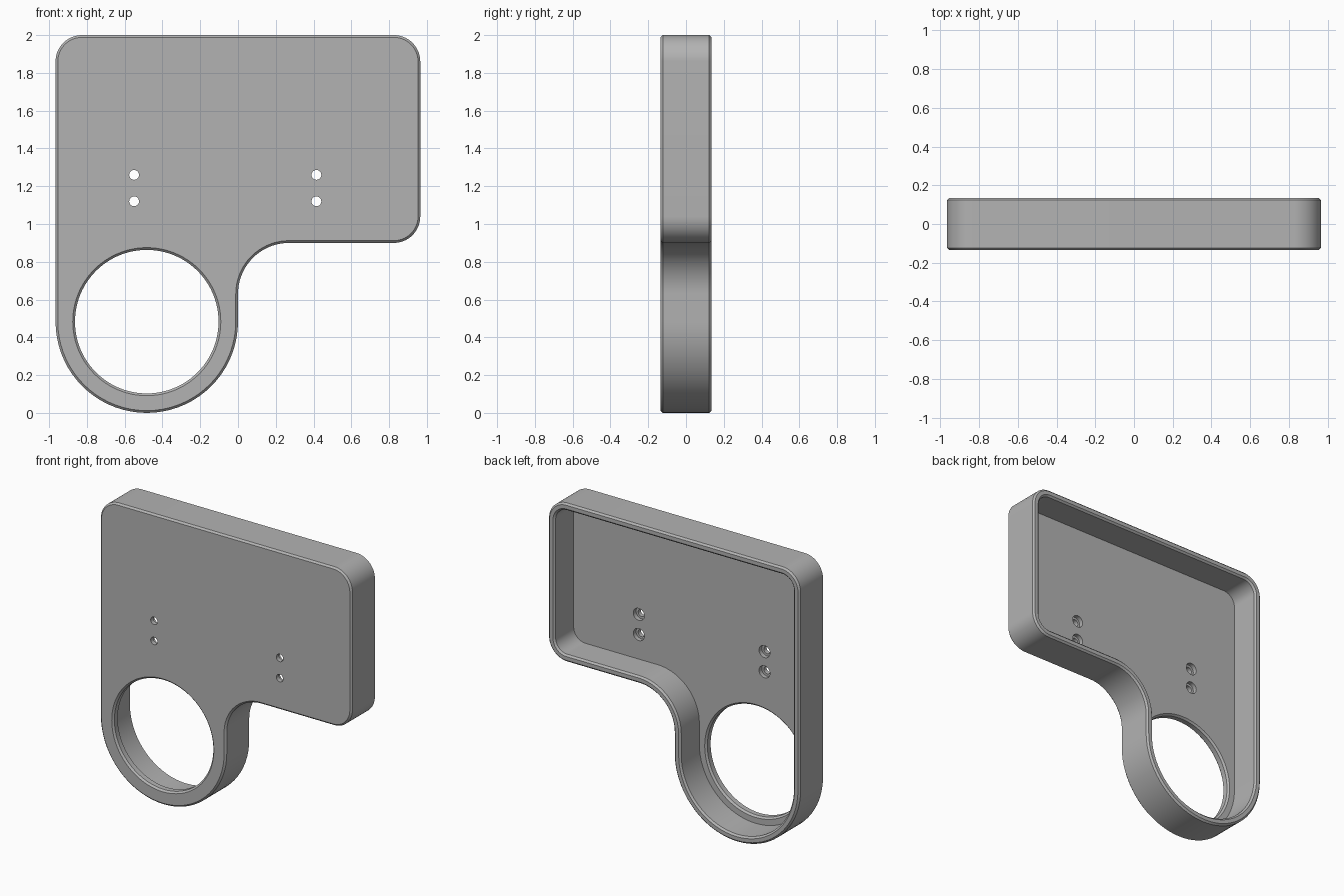
import bpy, bmesh
from math import cos, sin, radians, tau

cube = bpy.data.objects.get("Cube")
if cube:
    bpy.data.objects.remove(cube, do_unlink=True)

HALF = 0.135            # half depth
WALL = 0.05             # rim wall thickness
FLOOR = -HALF + 0.06    # inner face of the front plate
EDGE = 0.012            # edge chamfer
RING = (-0.483, 0.483)  # centre of the round opening

# Outline arcs: centre x, centre z, radius, start angle, end angle, inset sign
ARCS = [
    (*RING, 0.483, 180, 360, -1),
    (0.27, 0.63, 0.27, 180, 90, 1),
    (0.825, 1.04, 0.14, 270, 360, -1),
    (0.825, 1.86, 0.14, 0, 90, -1),
    (-0.826, 1.86, 0.14, 90, 180, -1),
]


def outline(inset):
    """Plate outline, moved inward by inset."""
    points = []
    for cx, cz, r, a0, a1, sign in ARCS:
        steps = round(abs(a1 - a0) / 5)
        for i in range(steps + 1):
            a = radians(a0 + (a1 - a0) * i / steps)
            rr = r + sign * inset
            points.append((cx + rr * cos(a), cz + rr * sin(a)))
    return points


def circle(centre, r, sides):
    return [(centre[0] + r * cos(tau * i / sides),
             centre[1] + r * sin(tau * i / sides)) for i in range(sides)]


def loft(bm, stations):
    """Skin a chain of closed loops; return the edges of the two end loops."""
    loops = [[bm.verts.new((x, y, z)) for x, z in pts] for pts, y in stations]
    n = len(loops[0])
    for a, b in zip(loops, loops[1:]):
        for i in range(n):
            j = (i + 1) % n
            bm.faces.new((a[i], a[j], b[j], b[i])).smooth = True
    return [[bm.edges.get((l[i], l[(i + 1) % n])) for i in range(n)]
            for l in (loops[0], loops[-1])]


bm = bmesh.new()
ends = []

# Outer wall, rim and inner wall
ends.append(loft(bm, [(outline(d), y) for d, y in (
    (EDGE, -HALF), (0, EDGE - HALF), (0, HALF - EDGE), (EDGE, HALF),
    (WALL - EDGE, HALF), (WALL, HALF - EDGE), (WALL, FLOOR))]))

# Large round opening
ends.append(loft(bm, [(circle(RING, r, 96), y) for r, y in (
    (0.38 + EDGE, -HALF), (0.38, EDGE - HALF),
    (0.38, FLOOR - EDGE), (0.38 + EDGE, FLOOR))]))

# Counterbored screw holes
for x in (-0.55, 0.415):
    for z in (1.12, 1.26):
        ends.append(loft(bm, [(circle((x, z), r, 32), y) for r, y in (
            (0.026, -HALF), (0.026, FLOOR - 0.03),
            (0.042, FLOOR - 0.03), (0.042, FLOOR))]))

# Flat front face and flat inner floor, with the holes left open
for side, normal in ((0, (0, -1, 0)), (1, (0, 1, 0))):
    edges = [e for pair in ends for e in pair[side]]
    bmesh.ops.triangle_fill(bm, edges=edges, use_beauty=True, normal=normal)

bmesh.ops.recalc_face_normals(bm, faces=bm.faces)
mesh = bpy.data.meshes.new("mounting_plate")
bm.to_mesh(mesh)
bm.free()
mesh.set_sharp_from_angle(angle=radians(30))

# Plain grey finish
grey = bpy.data.materials.new("grey")
grey.use_nodes = True
colour = (0.45, 0.45, 0.45, 1)
grey.diffuse_color = colour
grey.node_tree.nodes["Principled BSDF"].inputs["Base Color"].default_value = colour
mesh.materials.append(grey)

plate = bpy.data.objects.new("mounting_plate", mesh)
bpy.context.collection.objects.link(plate)
